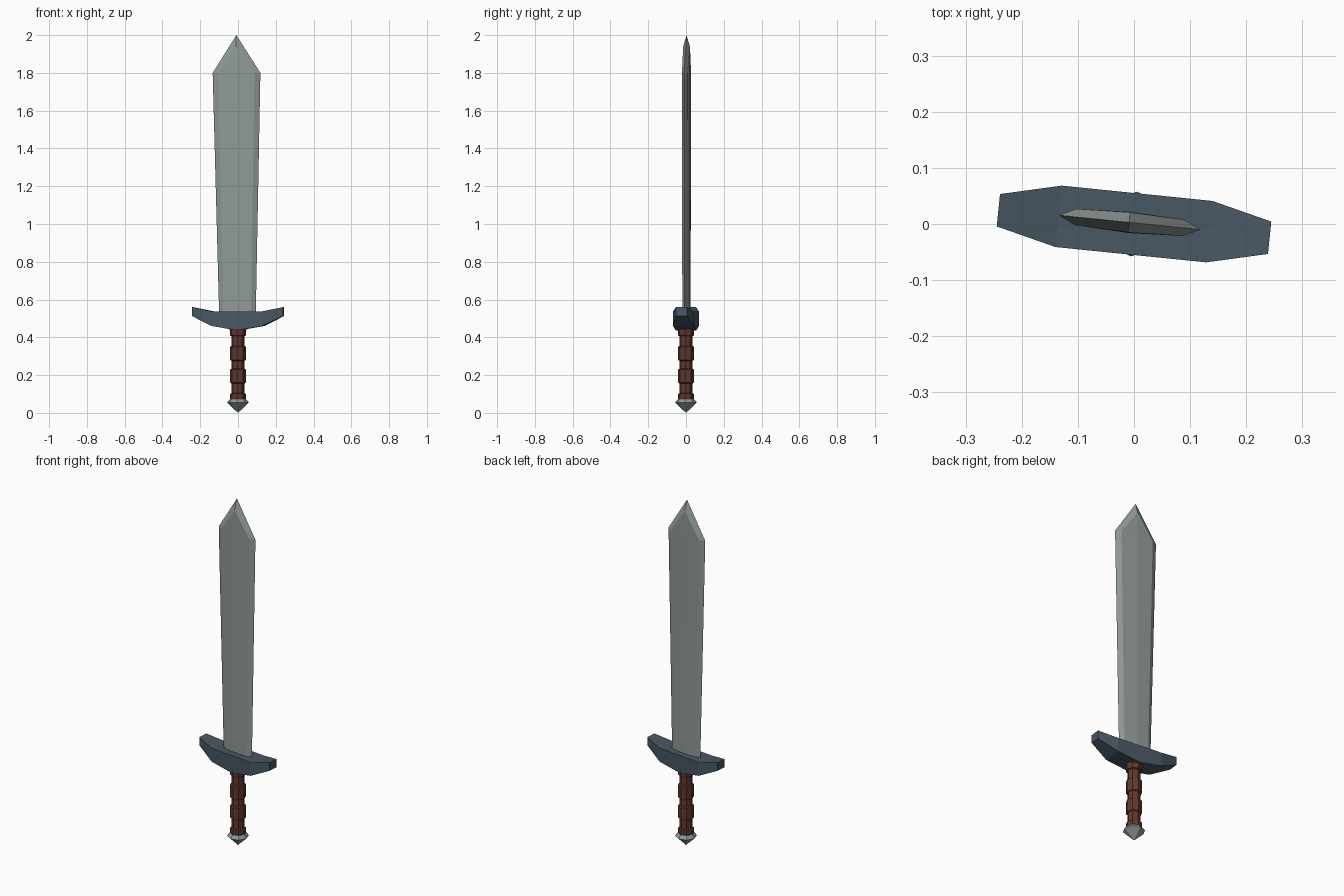
import bpy, bmesh, math

if "Cube" in bpy.data.objects:
    bpy.data.objects.remove(bpy.data.objects["Cube"])

TURN = math.radians(-5.8)  # the whole sword is slightly twisted about z


def material(name, rgb):
    m = bpy.data.materials.new(name)
    m.diffuse_color = (*rgb, 1)
    m.use_nodes = True
    m.node_tree.nodes["Principled BSDF"].inputs["Base Color"].default_value = m.diffuse_color
    return m


steel = material("grey steel", (0.28, 0.325, 0.315))
iron = material("blue grey iron", (0.066, 0.097, 0.125))
leather = material("brown leather", (0.12, 0.04, 0.028))


def loft(name, rings, mat):
    """Skin a list of equal-length closed rings, cap both ends, merge collapsed points."""
    bm = bmesh.new()
    vs = [[bm.verts.new(p) for p in ring] for ring in rings]
    n = len(rings[0])
    for a, b in zip(vs, vs[1:]):
        for i in range(n):
            j = (i + 1) % n
            bm.faces.new((a[i], a[j], b[j], b[i]))
    bm.faces.new(vs[0][::-1])
    bm.faces.new(vs[-1])
    bmesh.ops.remove_doubles(bm, verts=bm.verts, dist=1e-5)
    bmesh.ops.recalc_face_normals(bm, faces=bm.faces)
    me = bpy.data.meshes.new(name)
    bm.to_mesh(me)
    bm.free()
    me.materials.append(mat)
    ob = bpy.data.objects.new(name, me)
    ob.rotation_euler.z = TURN
    bpy.context.collection.objects.link(ob)
    return ob


def turned(name, profile, mat, sides=8):
    """Low-poly turned part from (radius, height) pairs."""
    angles = [math.tau * i / sides for i in range(sides)]
    return loft(name, [[(r * math.cos(a), r * math.sin(a), z) for a in angles]
                       for r, z in profile], mat)


# Blade: bevelled section with a faint centre ridge
def blade_ring(cx, half, bevel, z):
    t, c = 0.0145, 0.019
    return [(cx - half, 0.002, z)] + \
           [(cx + x, 0.002 - y, z) for x, y in ((-bevel, t), (0, c), (bevel, t))] + \
           [(cx + half, 0.002, z)] + \
           [(cx + x, 0.002 + y, z) for x, y in ((bevel, t), (0, c), (-bevel, t))]


tip, front, back = (-0.009, 0.002, 2.0), (-0.009, -0.016, 1.94), (-0.009, 0.02, 1.94)
tip_ring = [tip] + [front] * 3 + [tip] + [back] * 3
blade = loft("blade", [blade_ring(-0.003, 0.097, 0.073, 0.5),
                       blade_ring(-0.008, 0.127, 0.097, 1.8)], steel)
bm = bmesh.new()
bm.from_mesh(blade.data)
bmesh.ops.delete(bm, geom=[f for f in bm.faces if f.normal.z > 0.9], context='FACES_ONLY')
bm.to_mesh(blade.data)
bm.free()

# Blade point: edges meet at the tip, bevels meet at a lower ridge point
bm = bmesh.new()
base = [bm.verts.new(p) for p in blade_ring(-0.008, 0.127, 0.097, 1.8)]
t, f, b = (bm.verts.new(p) for p in (tip, front, back))
for i in range(8):
    tops = []
    for k in ((i + 1) % 8, i):
        v = t if k in (0, 4) else (f if k < 4 else b)
        if v not in tops:
            tops.append(v)
    bm.faces.new([base[i], base[(i + 1) % 8]] + tops)
bmesh.ops.recalc_face_normals(bm, faces=bm.faces)
me = bpy.data.meshes.new("blade_point")
bm.to_mesh(me)
bm.free()
me.materials.append(steel)
point = bpy.data.objects.new("blade_point", me)
point.rotation_euler.z = TURN
bpy.context.collection.objects.link(point)

# Cross guard: upswept ends, (x, half depth, bottom, top), mirrored
half = [(0.243, 0.029, 0.513, 0.56), (0.135, 0.055, 0.46, 0.538)]
stations = [(-x, d, lo, hi) for x, d, lo, hi in half] + \
           [(0, 0.055, 0.437, 0.538)] + half[::-1]
loft("guard", [[(x, -d, lo), (x, d, lo), (x, d, hi), (x, -d, hi)]
               for x, d, lo, hi in stations], iron)

# Grip: alternating raised wraps and thinner gaps
thin, thick = 0.035, 0.042
grip = [(thick, 0.06)]
for lo, hi in ((0.10, 0.16), (0.23, 0.28), (0.35, 0.41)):
    grip += [(thick, lo), (thin, lo + 0.004), (thin, hi - 0.004), (thick, hi)]
turned("grip", grip + [(thick + 0.003, 0.45)], leather)

# Pommel: pointed end with a sloped collar
turned("pommel", [(0, 0), (0.058, 0.055), (0.043, 0.073)], steel)
